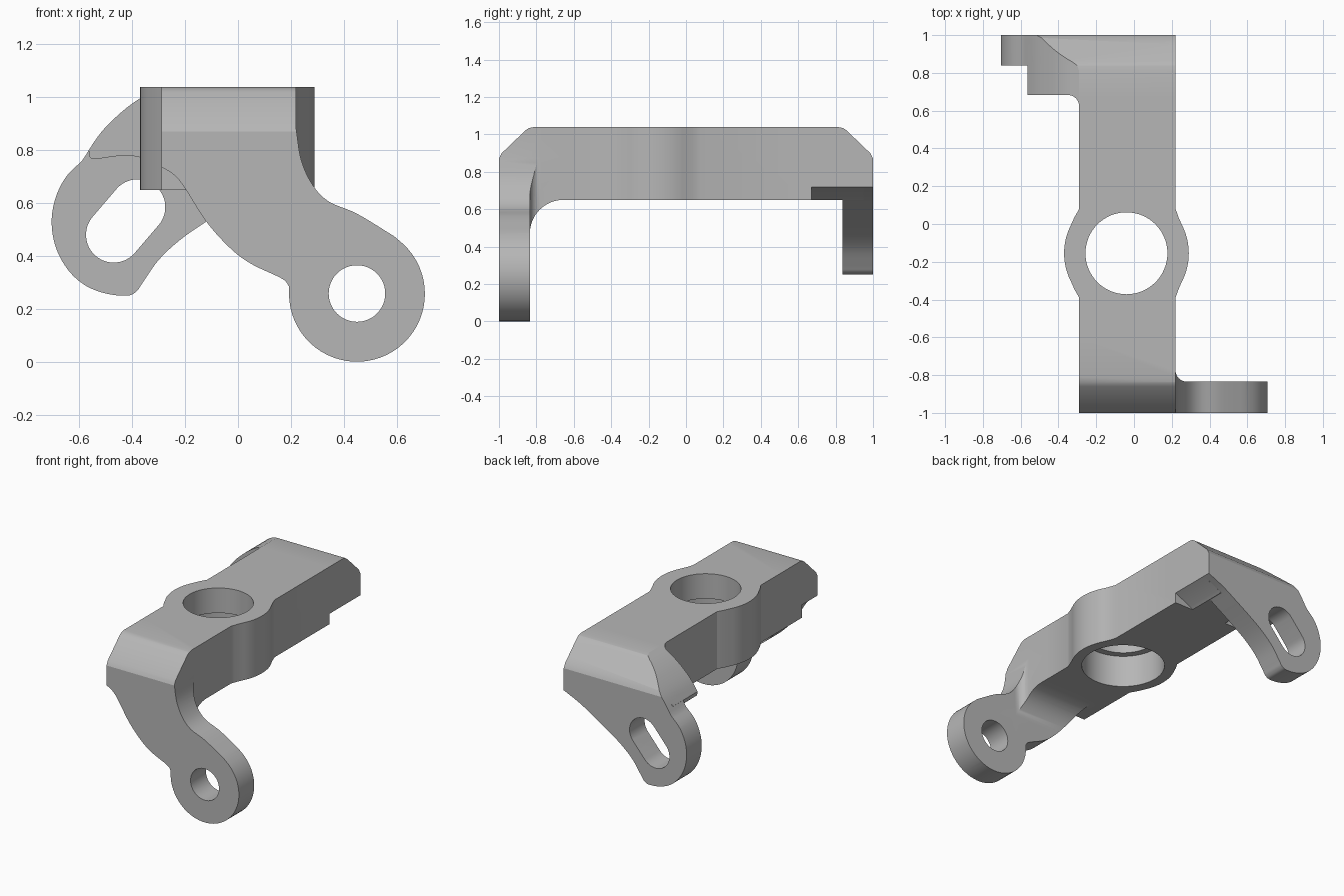
import bpy, bmesh
from math import sin, cos, radians
from mathutils import Vector

cube = bpy.data.objects.get("Cube")
if cube:
    bpy.data.objects.remove(cube, do_unlink=True)

grey = bpy.data.materials.new("cast grey metal")
grey.use_nodes = True
colour = (0.47, 0.47, 0.47, 1)
grey.diffuse_color = colour
grey.node_tree.nodes["Principled BSDF"].inputs["Base Color"].default_value = colour


def arc(cx, cy, r, start, end, n=16):
    steps = [radians(start + (end - start) * i / n) for i in range(n + 1)]
    return [(cx + r * cos(a), cy + r * sin(a)) for a in steps]


def smooth(points, n=5):
    """Open curve passing through the points."""
    p = [Vector(q) for q in points]
    p = [2 * p[0] - p[1]] + p + [2 * p[-1] - p[-2]]
    out = []
    for a, b, c, d in zip(p, p[1:], p[2:], p[3:]):
        for i in range(n):
            t = i / n
            out.append(tuple(0.5 * (2 * b + (c - a) * t + (2 * a - 5 * b + 4 * c - d) * t * t
                                    + (3 * b - a - 3 * c + d) * t ** 3)))
    return out + [tuple(points[-1])]


def prism(name, outline, axis, lo, hi):
    """Extrude a closed outline along an axis."""
    place = {"x": lambda a, b, t: (t, a, b),
             "y": lambda a, b, t: (a, t, b),
             "z": lambda a, b, t: (a, b, t)}[axis]
    bm = bmesh.new()
    base = bm.faces.new([bm.verts.new(place(a, b, lo)) for a, b in outline])
    top = bmesh.ops.extrude_face_region(bm, geom=[base])["geom"]
    shift = Vector(place(0, 0, hi - lo))
    bmesh.ops.translate(bm, vec=shift, verts=[v for v in top if isinstance(v, bmesh.types.BMVert)])
    bmesh.ops.remove_doubles(bm, verts=bm.verts, dist=1e-5)
    bmesh.ops.recalc_face_normals(bm, faces=bm.faces)
    mesh = bpy.data.meshes.new(name)
    bm.to_mesh(mesh)
    bm.free()
    mesh.materials.append(grey)
    ob = bpy.data.objects.new(name, mesh)
    bpy.context.collection.objects.link(ob)
    return ob


def combine(target, other, operation):
    mod = target.modifiers.new(operation, "BOOLEAN")
    mod.object, mod.operation, mod.solver = other, operation, "EXACT"
    bpy.context.view_layer.objects.active = target
    bpy.ops.object.modifier_apply(modifier=mod.name)
    bpy.data.objects.remove(other, do_unlink=True)


LEFT, RIGHT, UNDER, TOP = -0.29, 0.22, 0.65, 1.04
HOLE = (-0.04, -0.155)

# Straight beam with the round boss in the middle
beam = [(LEFT, -0.835), (RIGHT, -0.835), (RIGHT, 0.672), (LEFT, 0.672)]
bracket = prism("bracket", beam, "z", UNDER, TOP)
boss = smooth([(RIGHT, -0.39), (0.236, -0.345)], 2) + arc(*HOLE, 0.33, -28, 28) \
    + [(0.236, 0.035), (RIGHT, 0.08), (LEFT, 0.08), (-0.316, 0.035)] \
    + arc(*HOLE, 0.33, 152, 208) + [(-0.316, -0.345), (LEFT, -0.39)]
combine(bracket, prism("boss", boss, "z", UNDER, TOP), "UNION")

# Front arm with an eyelet, blended into the beam
front_outline = [(LEFT, TOP), (RIGHT, TOP)] \
    + smooth([(RIGHT, 0.88), (0.24, 0.76), (0.285, 0.665), (0.345, 0.605), (0.45, 0.56), (0.59, 0.475)]) \
    + arc(0.45, 0.257, 0.257, 52, -180, 40) \
    + smooth([(0.193, 0.285), (0.165, 0.315), (0.05, 0.37), (-0.03, 0.43), (-0.12, 0.53),
              (-0.2, 0.655), (-0.24, 0.705), (LEFT, 0.737)])
front_arm = prism("front_arm", front_outline, "y", -1, -0.6)
front_plan = [(-0.5, -1.1), (0.9, -1.1), (0.9, -0.835)] \
    + arc(RIGHT + 0.06, -0.775, 0.06, 270, 180, 8) + [(RIGHT, -0.5), (-0.5, -0.5)]
combine(front_arm, prism("front_plan", front_plan, "z", -0.1, 1.2), "INTERSECT")
combine(bracket, front_arm, "UNION")

# Rear arm: thin slotted plate
shoulder = smooth([(LEFT, TOP), (-0.365, 1.0), (-0.44, 0.945), (-0.52, 0.865), (-0.59, 0.76)])
lobe = smooth([(-0.59, 0.76), (-0.65, 0.7), (-0.69, 0.62), (-0.705, 0.53), (-0.69, 0.435),
               (-0.645, 0.35), (-0.58, 0.29), (-0.5, 0.258), (-0.42, 0.25), (-0.385, 0.265),
               (-0.36, 0.3), (-0.3, 0.385), (-0.22, 0.46), (-0.12, 0.53), (0, 0.605),
               (0.1, 0.665), (RIGHT, 0.72)])
rear_arm = prism("rear_arm", shoulder + lobe[1:] + [(RIGHT, TOP)], "y", 0.838, 1)

# Thicker shoulder in front of the slotted plate, cleared around the slot
wing_outline = [p for p in shoulder if p[0] > -0.56] + [(-0.565, 0.80)] \
    + smooth([(-0.562, 0.775), (-0.54, 0.767), (-0.42, 0.78), (-0.33, 0.76), (-0.25, 0.715), (-0.19, UNDER)]) \
    + [(0.08, UNDER), (0.1, 0.665), (RIGHT, 0.72), (RIGHT, TOP)]
wing = prism("rear_shoulder", wing_outline, "y", 0.6, 0.95)
wing_plan = [(0.5, 0.6), (0.5, 1.1), (-0.9, 1.1), (-0.9, 0.683)] \
    + arc(LEFT - 0.06, 0.623, 0.06, 90, 0, 8) + [(LEFT, 0.6)]
combine(wing, prism("wing_plan", wing_plan, "z", -0.1, 1.2), "INTERSECT")
combine(rear_arm, wing, "UNION")
combine(bracket, rear_arm, "UNION")

# Side silhouette: sloped ends, hollow underside and large inner fillet
side = [(-1, -0.1), (-1, 0.87), (-0.985, 0.9), (-0.86, 1.02), (-0.84, 1.034), (-0.81, TOP),
        (0.81, TOP), (0.84, 1.034), (0.86, 1.02), (0.985, 0.9), (1, 0.87), (1, -0.1),
        (0.67, -0.1), (0.67, UNDER)] + arc(-0.655, 0.47, 0.18, 90, 180) + [(-0.835, -0.1)]
combine(bracket, prism("side_trim", side, "x", -1, 1), "INTERSECT")

# Stepped bore, eyelet hole and slot
slot = arc(-0.38, 0.585, 0.105, -41, 139, 24) + arc(-0.47, 0.48, 0.105, 139, 319, 24)
for cutter in (
        prism("bore", arc(*HOLE, 0.217, 0, 360, 64)[:-1], "z", 0.5, 1.2),
        prism("counterbore", arc(*HOLE, 0.262, 0, 360, 64)[:-1], "z", 0.5, 0.87),
        prism("eyelet_hole", arc(0.45, 0.258, 0.107, 0, 360, 48)[:-1], "y", -1.1, -0.7),
        prism("slot", slot, "y", 0.8, 1.1)):
    combine(bracket, cutter, "DIFFERENCE")

# Soft shading on the curves, crisp edges elsewhere
bpy.ops.object.select_all(action="DESELECT")
bracket.select_set(True)
bpy.context.view_layer.objects.active = bracket
bpy.ops.object.shade_smooth_by_angle(angle=radians(25))
